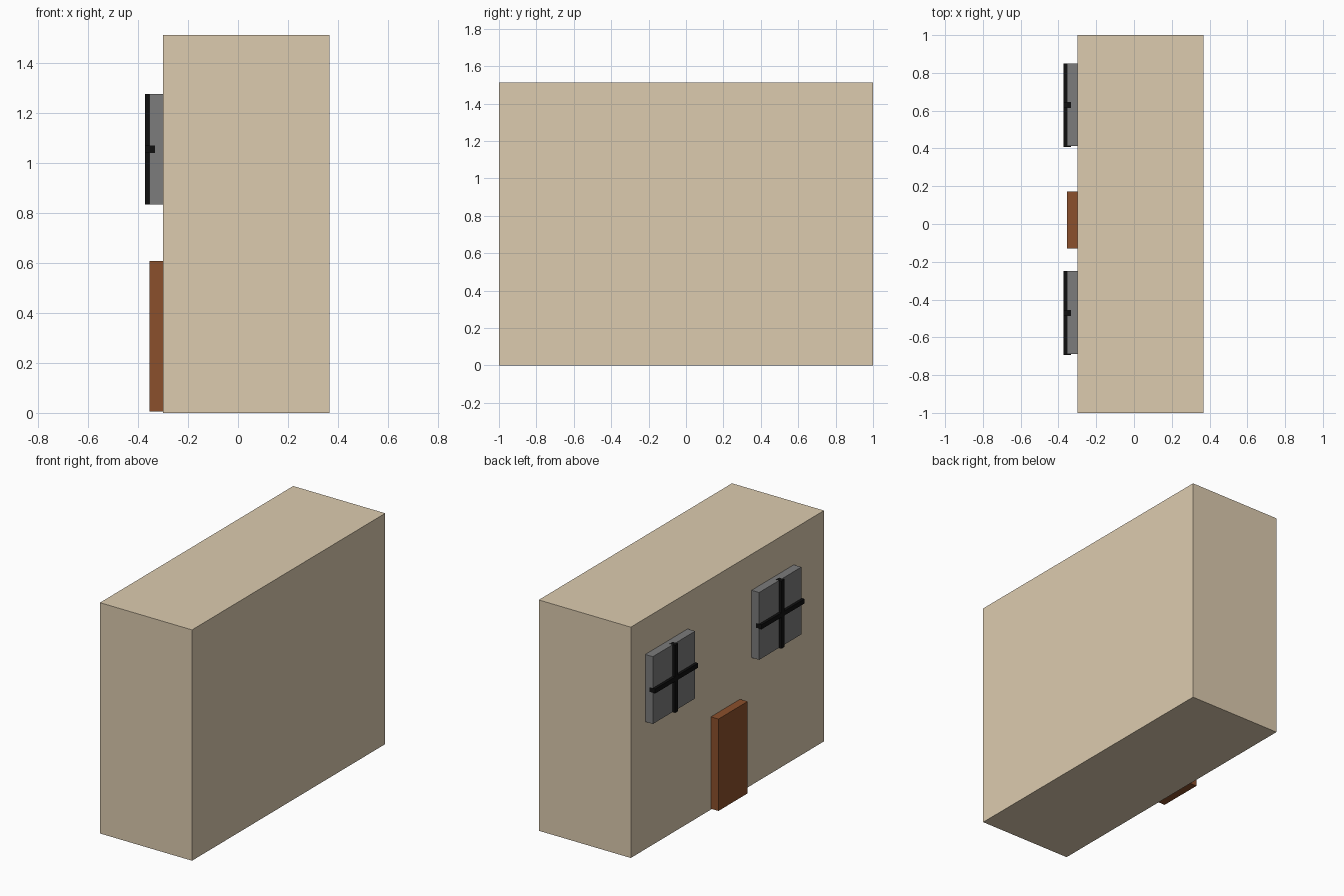
import bpy

if "Cube" in bpy.data.objects:
    bpy.data.objects.remove(bpy.data.objects["Cube"])


def material(name, color):
    mat = bpy.data.materials.new(name)
    mat.diffuse_color = (*color, 1)
    mat.use_nodes = True
    mat.node_tree.nodes["Principled BSDF"].inputs["Base Color"].default_value = mat.diffuse_color
    return mat


def box(name, x, y, z, mat):
    # Box spanning the given (min, max) ranges
    bpy.ops.mesh.primitive_cube_add(size=1, location=[sum(r) / 2 for r in (x, y, z)])
    obj = bpy.context.object
    obj.name = name
    obj.scale = [r[1] - r[0] for r in (x, y, z)]
    bpy.ops.object.transform_apply(location=False, rotation=False, scale=True)
    obj.data.materials.append(mat)
    return obj


wall = material("wall_tan", (0.72, 0.60, 0.43))
wood = material("door_brown", (0.26, 0.08, 0.025))
glass = material("window_grey", (0.2, 0.2, 0.2))
black = material("bar_black", (0.005, 0.005, 0.005))

# House body and door
box("house_body", (-0.30, 0.367), (-1, 1), (0, 1.512), wall)
box("door", (-0.355, -0.30), (-0.131, 0.171), (0.006, 0.608), wood)

# Two windows, each with a pane and crossed bars
pane_z = (0.835, 1.276)
bar_x = (-0.373, -0.333)
for side, yc in (("right", -0.469), ("left", 0.631)):
    box(f"window_pane_{side}", (-0.355, -0.30), (yc - 0.219, yc + 0.219), pane_z, glass)
    box(f"window_bar_vertical_{side}", bar_x, (yc - 0.018, yc + 0.014),
        (pane_z[0] - 0.001, pane_z[1] + 0.001), black)
    box(f"window_bar_horizontal_{side}", bar_x, (yc - 0.224, yc + 0.22),
        (1.04, 1.07), black)
